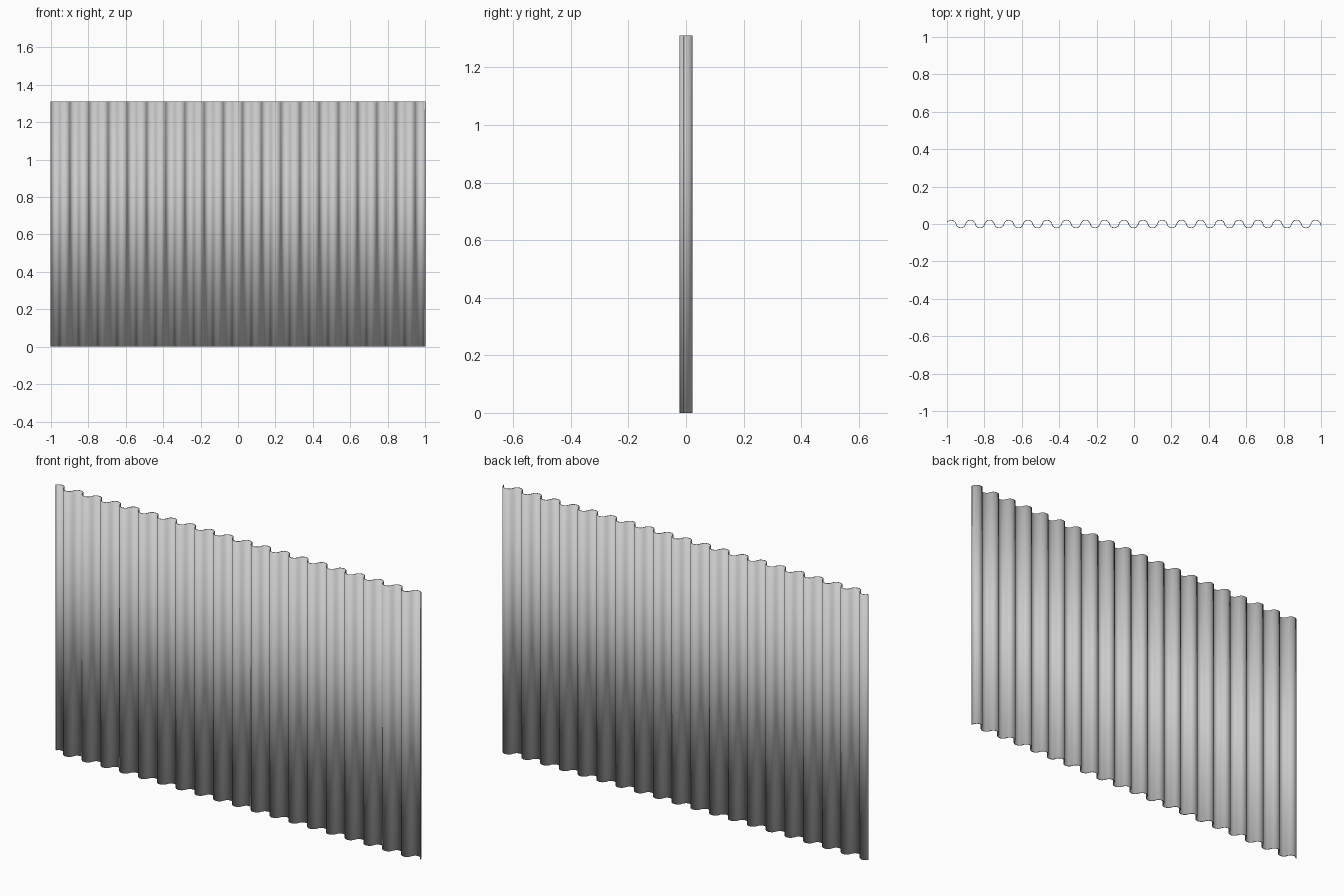
import bpy, bmesh, math

if "Cube" in bpy.data.objects:
    bpy.data.objects.remove(bpy.data.objects["Cube"])

WIDTH, HEIGHT, AMP, WAVES, PER = 2.0, 1.31, 0.0205, 19.5, 24
THICK, SHIFT = 0.0035, 0.003
HALF = WIDTH / WAVES / 2                      # width of one ridge
RAD = (HALF ** 2 / 4 + AMP ** 2) / (2 * AMP)  # radius of one ridge


def wave(x):
    """Alternating circular arcs."""
    t = (x + WIDTH / 2 + SHIFT) / HALF
    k = math.floor(t)
    d = (t - k - 0.5) * HALF
    y = math.sqrt(RAD * RAD - d * d) - (RAD - AMP)
    return y if k % 2 == 0 else -y


# corrugated sheet: wave profile extruded upwards
bm = bmesh.new()
n = int(WAVES * PER)
prev = None
for i in range(n + 1):
    x = -WIDTH / 2 + WIDTH * i / n
    y = wave(x)
    pair = (bm.verts.new((x, y, 0)), bm.verts.new((x, y, HEIGHT)))
    if prev:
        bm.faces.new((prev[0], pair[0], pair[1], prev[1]))
    prev = pair
mesh = bpy.data.meshes.new("corrugated_sheet")
bm.to_mesh(mesh)
bm.free()
sheet = bpy.data.objects.new("corrugated_sheet", mesh)
bpy.context.collection.objects.link(sheet)

# thin metal thickness, smooth over the rims
mod = sheet.modifiers.new("thickness", 'SOLIDIFY')
mod.thickness = THICK
mod.offset = 0
for p in mesh.polygons:
    p.use_smooth = True
